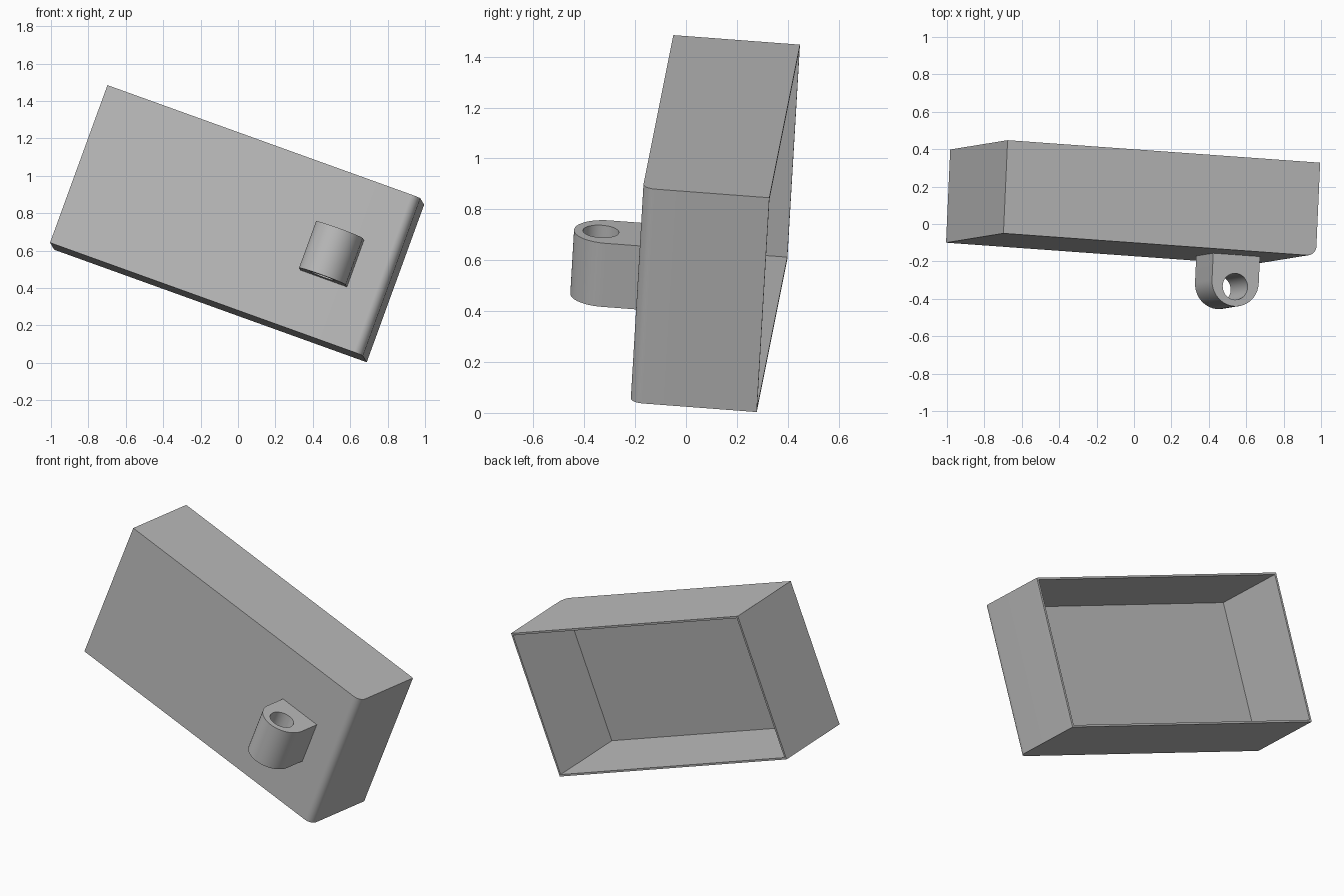
import bpy
from math import sin, cos, pi
from mathutils import Matrix, Vector

cube = bpy.data.objects.get("Cube")
if cube:
    bpy.data.objects.remove(cube, do_unlink=True)

# Tilted frame: length, depth and height axes from the front top corner
along = Vector((0.9386, -0.0676, -0.338)).normalized()
up = Vector((0.334, 0.056, 0.941))
up = (up - along * up.dot(along)).normalized()
back = up.cross(along)
frame = Matrix.Translation((-0.698, -0.05, 1.485)) @ Matrix((along, back, up)).transposed().to_4x4()

LENGTH, DEPTH, HEIGHT = 1.78, 0.5, 0.898
WALL, FLOOR, ROUND = 0.012, 0.018, 0.05
LUG_X, LUG_R, LUG_H = 1.443, 0.133, 0.266

grey = bpy.data.materials.new("grey plastic")
grey.use_nodes = True
colour = (0.5, 0.5, 0.5, 1)
grey.diffuse_color = colour
grey.node_tree.nodes["Principled BSDF"].inputs["Base Color"].default_value = colour


def arc(x, y, r, start, end, steps):
    angles = [start + (end - start) * i / steps for i in range(steps + 1)]
    return [(x + r * cos(a), y + r * sin(a)) for a in angles]


def prism(name, profile, low, high):
    """Extrude a counter-clockwise profile along the height axis."""
    n = len(profile)
    verts = [frame @ Vector((x, y, z)) for z in (low, high) for x, y in profile]
    faces = [tuple(reversed(range(n))), tuple(range(n, 2 * n))]
    faces += [(i, (i + 1) % n, n + (i + 1) % n, n + i) for i in range(n)]
    mesh = bpy.data.meshes.new(name)
    mesh.from_pydata(verts, [], faces)
    mesh.materials.append(grey)
    obj = bpy.data.objects.new(name, mesh)
    bpy.context.collection.objects.link(obj)
    return obj


def cut(obj, cutter):
    mod = obj.modifiers.new("cut", "BOOLEAN")
    mod.operation = "DIFFERENCE"
    mod.solver = "EXACT"
    mod.object = cutter
    bpy.ops.object.select_all(action="DESELECT")
    bpy.context.view_layer.objects.active = obj
    obj.select_set(True)
    bpy.ops.object.modifier_apply(modifier=mod.name)
    bpy.data.objects.remove(cutter, do_unlink=True)
    bpy.ops.object.shade_smooth_by_angle(angle=pi / 6)


# Open-backed case with one rounded front edge
outline = [(0, DEPTH), (0, 0)]
outline += arc(LENGTH - ROUND, ROUND, ROUND, -pi / 2, 0, 12)
outline += [(LENGTH, DEPTH)]
case = prism("case", outline, -HEIGHT, 0)
inner = [(WALL, FLOOR), (LENGTH - WALL, FLOOR), (LENGTH - WALL, DEPTH + 0.1), (WALL, DEPTH + 0.1)]
cut(case, prism("cavity", inner, WALL - HEIGHT, -WALL))

# Rounded mounting lug with a bore
middle = -HEIGHT / 2
low, high = middle - LUG_H / 2, middle + LUG_H / 2
shape = [(LUG_X + LUG_R, 0.006), (LUG_X - LUG_R, 0.006)]
shape += arc(LUG_X, -0.143, LUG_R, pi, 2 * pi, 32)
lug = prism("mounting_lug", shape, low, high)
bore = arc(LUG_X, -0.17, 0.071, 0, 2 * pi, 32)[:-1]
cut(lug, prism("bore", bore, low - 0.1, high + 0.1))
